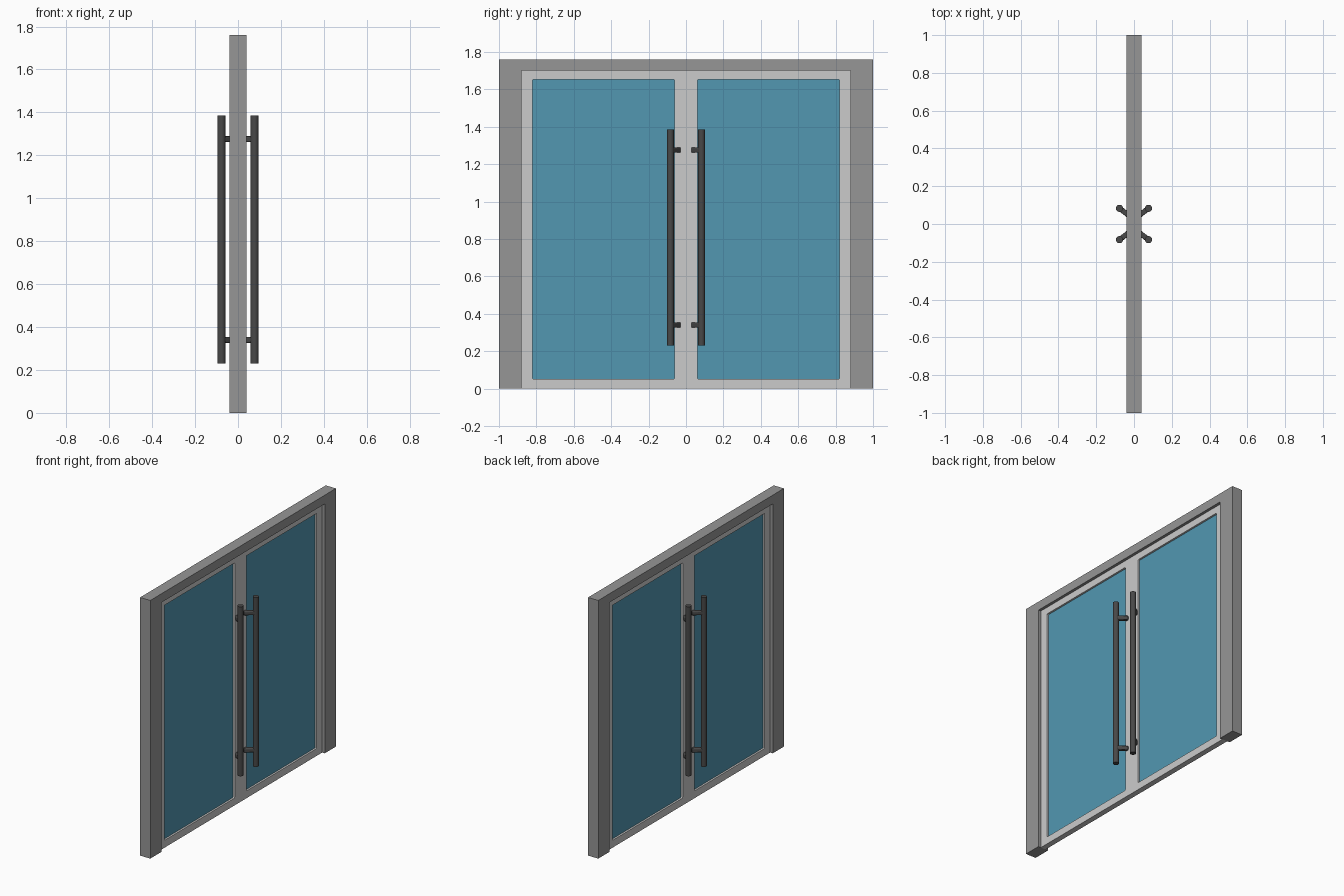
import bpy, bmesh, math
from mathutils import Matrix, Vector

if "Cube" in bpy.data.objects:
    bpy.data.objects.remove(bpy.data.objects["Cube"])

# local XY outline -> world YZ, extruded along world X
TO_YZ = Matrix(((0, 0, 1, 0), (1, 0, 0, 0), (0, 1, 0, 0), (0, 0, 0, 1)))


def material(name, rgb):
    m = bpy.data.materials.new(name)
    m.diffuse_color = (*rgb, 1)
    m.use_nodes = True
    m.node_tree.nodes["Principled BSDF"].inputs["Base Color"].default_value = m.diffuse_color
    return m


FRAME = material("frame_grey", (0.305, 0.305, 0.305))
LEAF = material("leaf_grey", (0.6, 0.6, 0.6))
GLASS = material("blue_glass", (0.085, 0.31, 0.44))
METAL = material("dark_metal", (0.065, 0.065, 0.065))


def rect(y0, y1, z0, z1, r=0.0, n=4):
    """Rectangle outline with optional rounded corners."""
    if r == 0:
        return [(y0, z0), (y1, z0), (y1, z1), (y0, z1)]
    pts = []
    for i, (y, z) in enumerate([(y1 - r, z1 - r), (y0 + r, z1 - r), (y0 + r, z0 + r), (y1 - r, z0 + r)]):
        for k in range(n + 1):
            a = math.pi / 2 * (i + k / n)
            pts.append((y + r * math.cos(a), z + r * math.sin(a)))
    return pts


def plate(name, loops, half, mat):
    """Flat filled outlines (inner loops are holes) extruded to +-half in x."""
    cu = bpy.data.curves.new(name, 'CURVE')
    cu.dimensions, cu.fill_mode, cu.extrude = '2D', 'BOTH', half
    for pts in loops:
        s = cu.splines.new('POLY')
        s.points.add(len(pts) - 1)
        for p, (y, z) in zip(s.points, pts):
            p.co = (y, z, 0, 1)
        s.use_cyclic_u = True
    tmp = bpy.data.objects.new(name + "_curve", cu)
    bpy.context.collection.objects.link(tmp)
    dg = bpy.context.evaluated_depsgraph_get()
    me = bpy.data.meshes.new_from_object(tmp.evaluated_get(dg))
    bpy.data.objects.remove(tmp)
    me.transform(TO_YZ)
    bm = bmesh.new()
    bm.from_mesh(me)
    bmesh.ops.remove_doubles(bm, verts=bm.verts, dist=1e-5)
    bmesh.ops.recalc_face_normals(bm, faces=bm.faces)
    for f in bm.faces:
        f.smooth = False
    bm.to_mesh(me)
    bm.free()
    me.materials.clear()
    me.materials.append(mat)
    ob = bpy.data.objects.new(name, me)
    bpy.context.collection.objects.link(ob)
    return ob


def rod(name, a, b, r, square=False):
    """Round rod, or square rod with softened edges, between two points."""
    a, b = Vector(a), Vector(b)
    bpy.ops.mesh.primitive_cylinder_add(vertices=4 if square else 24, radius=r * (math.sqrt(2) if square else 1),
                                        depth=(b - a).length, location=(a + b) / 2)
    ob = bpy.context.object
    ob.name = name
    if square:
        ob.data.transform(Matrix.Rotation(math.pi / 4, 4, 'Z'))
        bev = ob.modifiers.new("soft_edges", 'BEVEL')
        bev.width, bev.segments = r * 0.4, 3
    ob.rotation_euler = (b - a).to_track_quat('Z', 'Y').to_euler()
    ob.data.materials.append(METAL)
    bpy.ops.object.shade_smooth_by_angle()


# surrounding frame: two jambs and a header
plate("door_frame", [[(-1, 0), (-0.88, 0), (-0.88, 1.7), (0.88, 1.7), (0.88, 0),
                      (1, 0), (1, 1.76), (-1, 1.76)]], 0.0385, FRAME)

for side, s in (("left", -1), ("right", 1)):
    # door leaf with a slightly rounded window opening, and its glass
    y = sorted((0, s * 0.88))
    w = sorted((s * 0.062, s * 0.82))
    plate(side + "_leaf", [rect(*y, 0, 1.7), rect(*w, 0.05, 1.653, 0.006)], 0.019, LEAF)
    plate(side + "_glass", [rect(w[0] - 0.01, w[1] + 0.01, 0.04, 1.663)], 0.006, GLASS)

    # pull handles on both faces, on angled standoffs
    for face, f in (("front", 1), ("back", -1)):
        hx, hy = f * 0.077, s * 0.083
        rod(f"{side}_{face}_handle_bar", (hx, hy, 0.23), (hx, hy, 1.385), 0.019)
        for level, z in (("lower", 0.34), ("upper", 1.275)):
            rod(f"{side}_{face}_{level}_standoff", (f * 0.016, s * 0.037, z), (hx, hy, z), 0.014, True)
